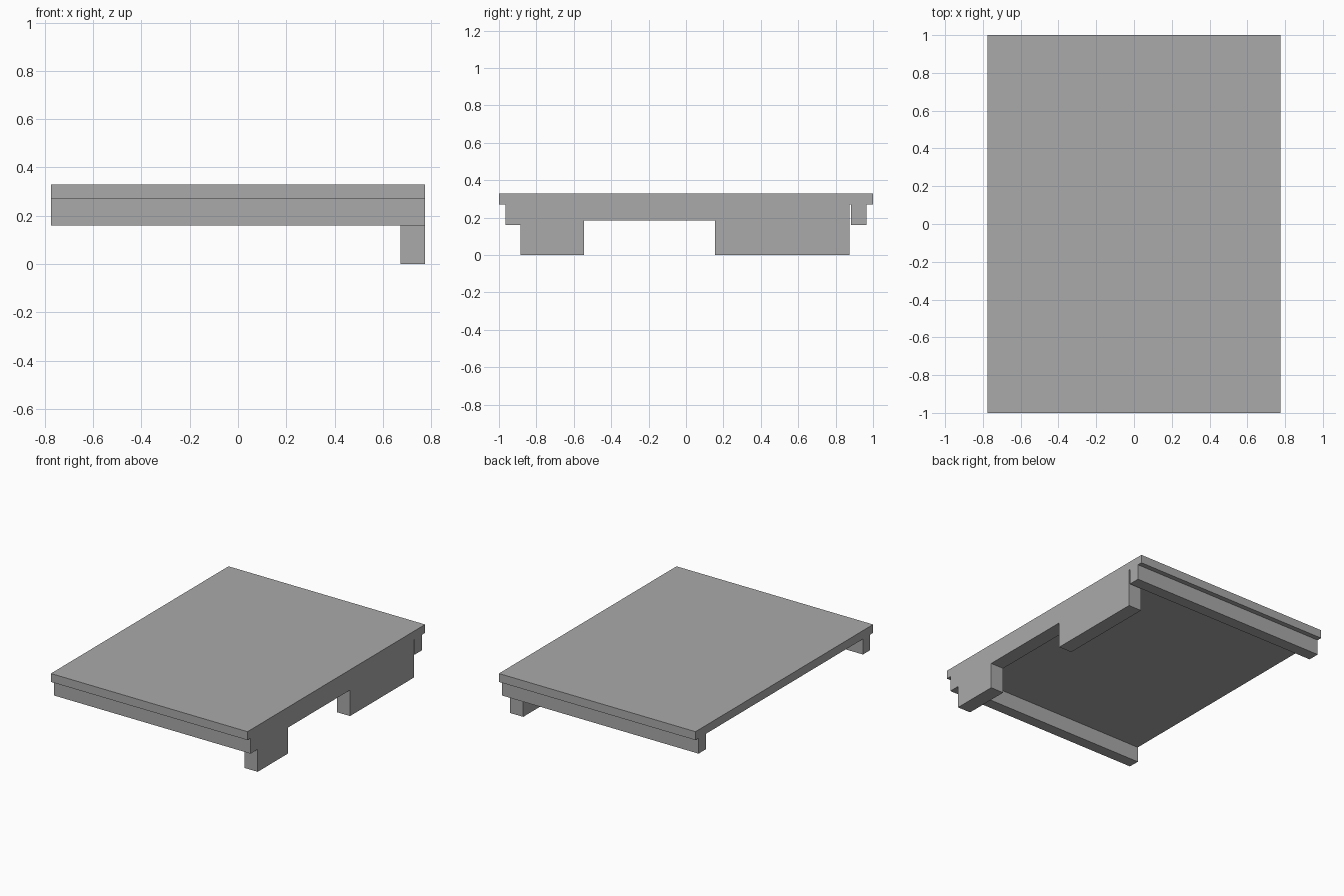
import bpy
import bmesh

cube = bpy.data.objects.get("Cube")
if cube:
    bpy.data.objects.remove(cube, do_unlink=True)

# Single plain grey finish
GREY = (0.4, 0.4, 0.4, 1)
grey = bpy.data.materials.new("plain grey")
grey.use_nodes = True
grey.diffuse_color = GREY
grey.node_tree.nodes["Principled BSDF"].inputs["Base Color"].default_value = GREY

HALF_WIDTH = 0.775
SLAB_BOTTOM = 0.27


def extrude_x(name, profile, x0, x1):
    """Extrude a closed (y, z) outline from x0 to x1."""
    bm = bmesh.new()
    face = bm.faces.new([bm.verts.new((x0, y, z)) for y, z in profile])
    result = bmesh.ops.extrude_face_region(bm, geom=[face])
    verts = [v for v in result["geom"] if isinstance(v, bmesh.types.BMVert)]
    bmesh.ops.translate(bm, verts=verts, vec=(x1 - x0, 0, 0))
    bmesh.ops.recalc_face_normals(bm, faces=bm.faces)
    mesh = bpy.data.meshes.new(name)
    bm.to_mesh(mesh)
    bm.free()
    mesh.materials.append(grey)
    obj = bpy.data.objects.new(name, mesh)
    bpy.context.collection.objects.link(obj)
    return obj


def rect(y0, y1, z0, z1):
    return [(y0, z0), (y1, z0), (y1, z1), (y0, z1)]


# Flat top slab
extrude_x("top_slab", rect(-1, 1, SLAB_BOTTOM, 0.33), -HALF_WIDTH, HALF_WIDTH)

# Rails under the front and back edges
for name, y0, y1 in (("front_rail", -0.965, -0.885), ("back_rail", 0.882, 0.965)):
    extrude_x(name, rect(y0, y1, 0.16, SLAB_BOTTOM), -HALF_WIDTH, HALF_WIDTH)

# Side apron with two feet and a raised middle, along the left edge only
apron = [(-0.885, 0), (-0.545, 0), (-0.545, 0.185), (0.155, 0.185),
         (0.155, 0), (0.873, 0), (0.873, SLAB_BOTTOM), (-0.885, SLAB_BOTTOM)]
extrude_x("side_apron", apron, 0.672, HALF_WIDTH)
